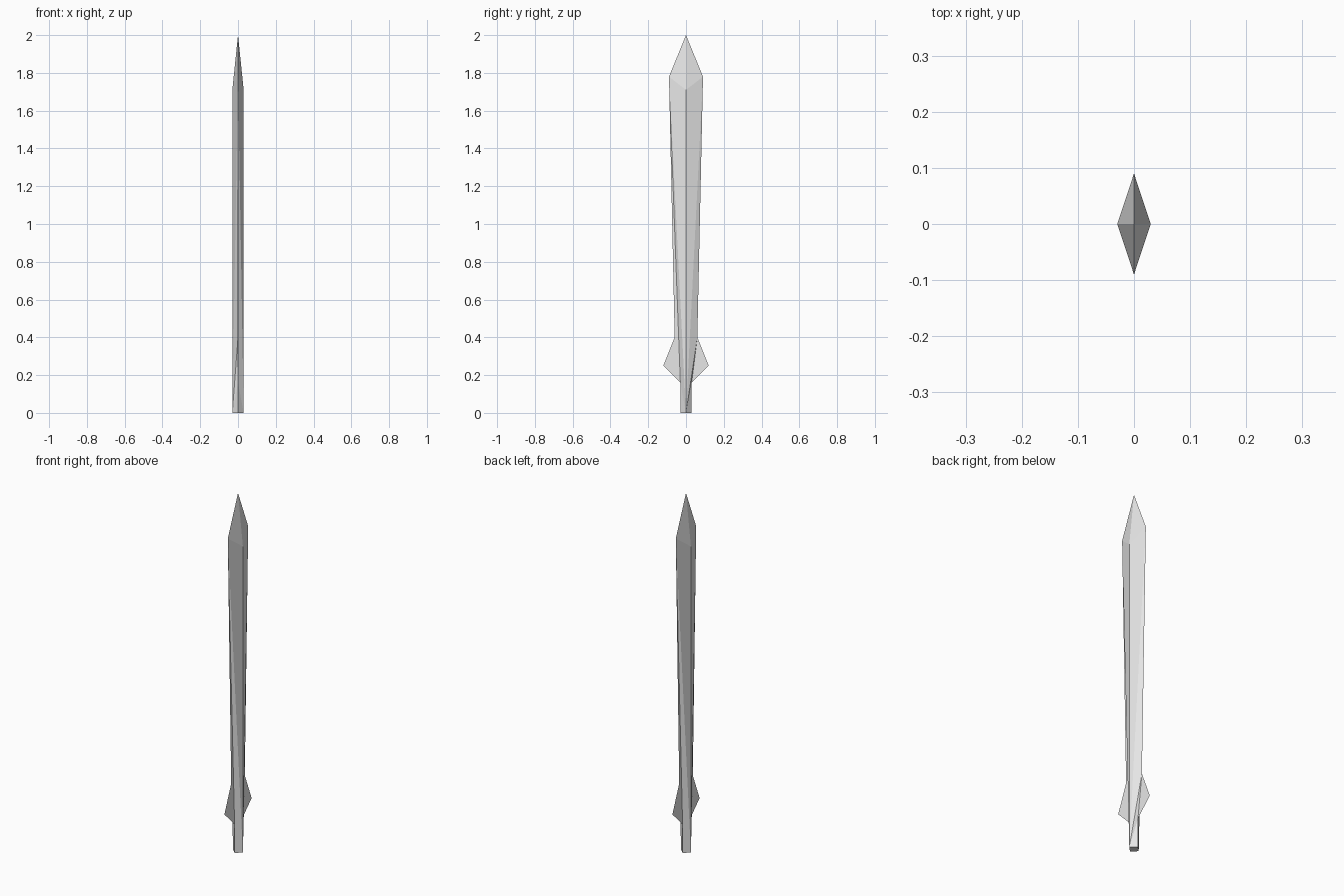
import bpy
import bmesh
from mathutils import Vector

default = bpy.data.objects.get("Cube")
if default:
    bpy.data.objects.remove(default, do_unlink=True)

steel = bpy.data.materials.new("light_grey_steel")
steel.use_nodes = True
grey = (0.8, 0.8, 0.8, 1)
steel.diffuse_color = grey
steel.node_tree.nodes["Principled BSDF"].inputs["Base Color"].default_value = grey

# Profile of the cutting edge (half width, height), from the shoulder to the foot
EDGE = [(0.09, 1.78), (0.06, 0.4), (0.03, 0.16), (0.03, 0)]
THICK = 0.03
TIP = Vector((0, 0, 2))
FIN = (0.12, 0.25)


def make_object(name, build):
    bm = bmesh.new()
    build(bm)
    bmesh.ops.remove_doubles(bm, verts=bm.verts, dist=0.0001)
    bmesh.ops.recalc_face_normals(bm, faces=bm.faces)
    mesh = bpy.data.meshes.new(name)
    bm.to_mesh(mesh)
    bm.free()
    mesh.materials.append(steel)
    obj = bpy.data.objects.new(name, mesh)
    bpy.context.scene.collection.objects.link(obj)
    return obj


def add_face(bm, points):
    bm.faces.new([bm.verts.new(p) for p in points])


# Blade: four faceted quarters with a central ridge and a diamond-shaped foot
def build_blade(bm):
    for sx in (1, -1):
        for sy in (1, -1):
            foot = Vector((sx * THICK, 0, 0))
            ridge = Vector((sx * THICK, 0, 1.71))
            a, b, c, d = [Vector((0, sy * y, z)) for y, z in EDGE]
            faces = [(TIP, ridge, a), (foot, ridge, a), (foot, c, d)]
            # Opposite quarters have a flat sliver along the edge
            if sx * sy < 0:
                faces += [(foot, a, c), (a, b, c)]
            else:
                faces += [(foot, a, b), (foot, b, c)]
            for tri in faces:
                add_face(bm, tri)
    add_face(bm, [(THICK, 0, 0), (0, THICK, 0), (-THICK, 0, 0), (0, -THICK, 0)])


# Guard fins: thin flat triangles on both edges
def build_fins(bm):
    for sy in (1, -1):
        add_face(bm, [(0, sy * y, z) for y, z in (EDGE[1], FIN, EDGE[2])])


make_object("blade", build_blade)
make_object("guard_fins", build_fins)
